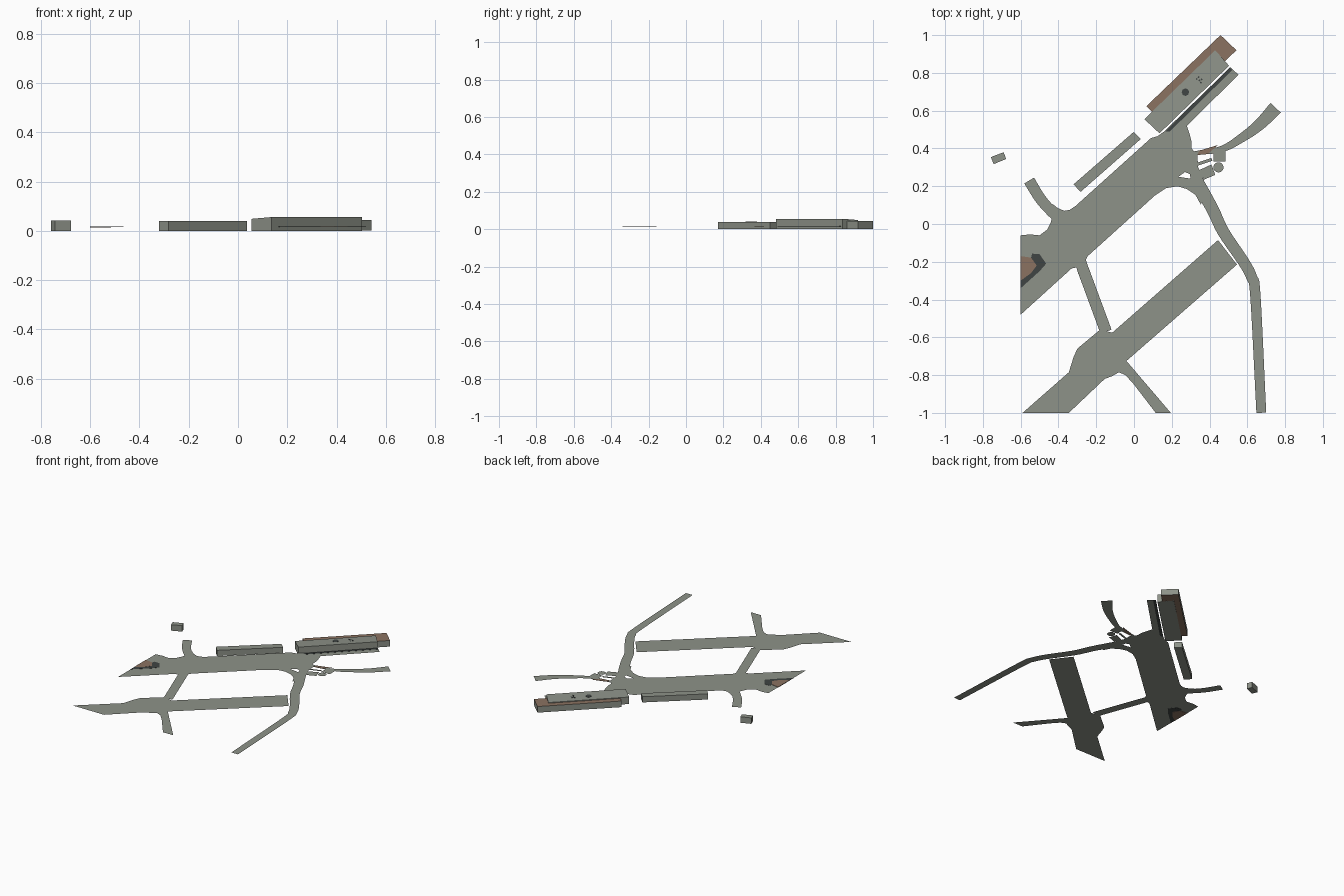
import bpy
import bmesh
import math
from mathutils import Vector

default_cube = bpy.data.objects.get("Cube")
if default_cube:
    bpy.data.objects.remove(default_cube, do_unlink=True)

GROUND = 0.016          # level of the paved surfaces
PLATE = 0.001           # half thickness of painted plates


def make_material(name, red, green, blue):
    material = bpy.data.materials.new(name)
    material.use_nodes = True
    colour = (red, green, blue, 1)
    material.diffuse_color = colour
    shader = material.node_tree.nodes["Principled BSDF"]
    shader.inputs["Base Color"].default_value = colour
    return material


GREY = make_material("concrete grey", .27, .29, .25)
BROWN = make_material("roof brown", .26, .17, .12)
DARK = make_material("asphalt dark", .05, .058, .056)


def finish(name, bm, *materials):
    """Turn a bmesh into a linked object."""
    mesh = bpy.data.meshes.new(name)
    bm.to_mesh(mesh)
    bm.free()
    for material in materials:
        mesh.materials.append(material)
    thing = bpy.data.objects.new(name, mesh)
    bpy.context.collection.objects.link(thing)
    return thing


def pavement(name, outline, holes=()):
    """Flat sheet from an outline with optional openings."""
    bm = bmesh.new()
    edges = []
    for loop in (outline, *holes):
        verts = [bm.verts.new((x, y, GROUND)) for x, y in loop]
        for here, after in zip(verts, verts[1:] + verts[:1]):
            edges.append(bm.edges.new((here, after)))
    bmesh.ops.triangle_fill(bm, edges=edges, use_beauty=True, normal=(0, 0, 1))
    for face in bm.faces:
        face.normal_update()
        if face.normal.z < 0:
            face.normal_flip()
    return finish(name, bm, GREY)


def smooth_path(points, steps=5):
    """Catmull-Rom curve through the given centre points."""
    points = [Vector(p) for p in points]
    padded = [2 * points[0] - points[1], *points, 2 * points[-1] - points[-2]]
    path = []
    for a, b, c, d in zip(padded, padded[1:], padded[2:], padded[3:]):
        for step in range(steps):
            t = step / steps
            path.append(b + (c - a) * t / 2
                        + (2 * a - 5 * b + 4 * c - d) * t * t / 2
                        + (3 * b - a - 3 * c + d) * t ** 3 / 2)
    path.append(points[-1])
    return path


def road(name, points, start_width, end_width):
    """Curved ribbon of pavement along a centre line."""
    path = smooth_path(points)
    bm = bmesh.new()
    rows = []
    for i, centre in enumerate(path):
        along = path[min(i + 1, len(path) - 1)] - path[max(i - 1, 0)]
        side = Vector((-along.y, along.x)).normalized()
        blend = i / (len(path) - 1)
        side *= (start_width + (end_width - start_width) * blend) / 2
        row = []
        for edge in (centre - side, centre + side):
            row.append(bm.verts.new((edge.x, max(edge.y, -1), GROUND)))
        rows.append(row)
    for (a, b), (c, d) in zip(rows, rows[1:]):
        bm.faces.new((a, c, d, b))
    return finish(name, bm, GREY)


def prism(name, outline, bottom, tops, wall, cap=None):
    """Upright solid; tops is one height per corner or a single height."""
    if not isinstance(tops, (list, tuple)):
        tops = [tops] * len(outline)
    bm = bmesh.new()
    low = [bm.verts.new((x, y, bottom)) for x, y in outline]
    high = [bm.verts.new((x, y, z)) for (x, y), z in zip(outline, tops)]
    caps = [bm.faces.new(low), bm.faces.new(high)]
    for i in range(len(low)):
        j = (i + 1) % len(low)
        bm.faces.new((low[i], low[j], high[j], high[i]))
    bmesh.ops.recalc_face_normals(bm, faces=bm.faces)
    for face in caps:
        face.material_index = 1 if cap else 0
    return finish(name, bm, wall, *([cap] if cap else []))


def plate(name, outline, material, level=GROUND, half=PLATE):
    """Thin painted panel seen from above and below."""
    return prism(name, outline, level - half, level + half, material)


def circle(x, y, radius, sides):
    turn = 2 * math.pi / sides
    return [(x + radius * math.cos(turn * i), y + radius * math.sin(turn * i))
            for i in range(sides)]


# Northern apron with a small traffic island opening
apron_west = [(-.6, -.48), (-.6, -.06), (-.55, -.055), (-.5, -.06),
              (-.46, -.03), (-.44, .01), (-.435, .03), (-.46, .08),
              (-.43, .105), (-.405, .085), (-.37, .07), (-.34, .075),
              (-.31, .095)]
apron_east = [(.09, .455), (.125, .465), (.16, .49), (.28, .52),
              (.295, .475), (.305, .435), (.305, .4), (.335, .365),
              (.34, .3), (.37, .23), (.355, .1), (.325, .155),
              (.28, .185), (.23, .2), (.17, .19), (.11, .15)]
apron_south = [(-.245, -.17), (-.255, -.19), (-.235, -.25), (-.295, -.265),
               (-.305, -.23), (-.33, -.235)]
island = [(.235, .25), (.27, .275), (.295, .265), (.3, .24)]
pavement("north_apron", apron_west + apron_east + apron_south, [island])

# Southern runway with its spur
runway = [(.445, -.085), (-.115, -.575), (-.18, -.56), (-.3, -.66),
          (-.32, -.705), (-.345, -.785), (-.59, -1), (-.345, -1),
          (-.155, -.82), (-.115, -.805), (-.08, -.785), (-.045, -.8),
          (0, -.85), (.115, -1), (.195, -1), (-.04, -.725), (.545, -.215)]
pavement("south_runway", runway)

# Aircraft stand in front of the terminal, with its dark edge
pavement("terminal_stand", [(.16, .49), (.51, .83), (.553, .79), (.28, .52)])
plate("stand_edge", [(.165, .49), (.507, .828), (.52, .815), (.19, .49)], DARK)

# Connecting roads
road("west_road", [(-.555, .23), (-.5, .14), (-.45, .08), (-.4, .03)], .06, .055)
road("east_road", [(.75, .615), (.665, .527), (.572, .457), (.465, .397),
                   (.32, .375)], .075, .02)
road("perimeter_road", [(.674, -1), (.643, -.385), (.624, -.285),
                        (.58, -.2), (.475, -.045), (.42, .07),
                        (.365, .17), (.335, .22)], .052, .07)
road("link_road", [(-.27, -.24), (-.148, -.57)], .062, .062)

# Small paved areas beside the east road
pavement("parking_bay", [(.42, .39), (.485, .39), (.485, .33), (.42, .33)])
pavement("parking_pad", [(.345, .285), (.41, .315), (.43, .26), (.37, .235)])
pavement("parking_lane", [(.335, .325), (.41, .35), (.415, .335), (.34, .31)])
pavement("turning_circle", circle(.447, .3, .027, 16))

# Worn ground patches
plate("dark_patch", [(-.6, -.34), (-.6, -.18), (-.545, -.18), (-.54, -.157),
                     (-.5, -.16), (-.465, -.21), (-.5, -.25)], DARK)
plate("brown_patch", [(-.6, -.3), (-.6, -.17), (-.545, -.178),
                      (-.515, -.22), (-.545, -.26)], BROWN, half=2 * PLATE)
plate("verge_patch", [(.335, .365), (.345, .388), (.445, .418), (.39, .37)], BROWN)

# Terminal: grey hall with a sloping roof over a lower brown-topped wing
prism("terminal_wing", [(.066, .624), (.458, 1), (.542, .92), (.15, .54)],
      PLATE, .044, GREY, BROWN)
FRONT, BACK = .056, .049
prism("terminal_hall", [(.055, .555), (.135, .48), (.503, .838), (.43, .92)],
      0, [BACK, FRONT, FRONT, BACK], GREY)

# Dark roof fittings
plate("roof_vent", circle(.272, .698, .02, 8), DARK, .053)
for dx, dy in ((0, 0), (-.014, .008), (.012, .006), (.008, -.012), (-.004, .018)):
    plate("roof_fitting", circle(.346 + dx, .76 + dy, .006, 4), DARK, .053)

# Detached buildings
prism("long_building", [(-.32, .21), (-.283, .17), (.036, .45), (-.002, .487)],
      0, .04, GREY)
prism("small_building", [(-.758, .354), (-.69, .38), (-.677, .344), (-.743, .317)],
      0, .042, GREY)
